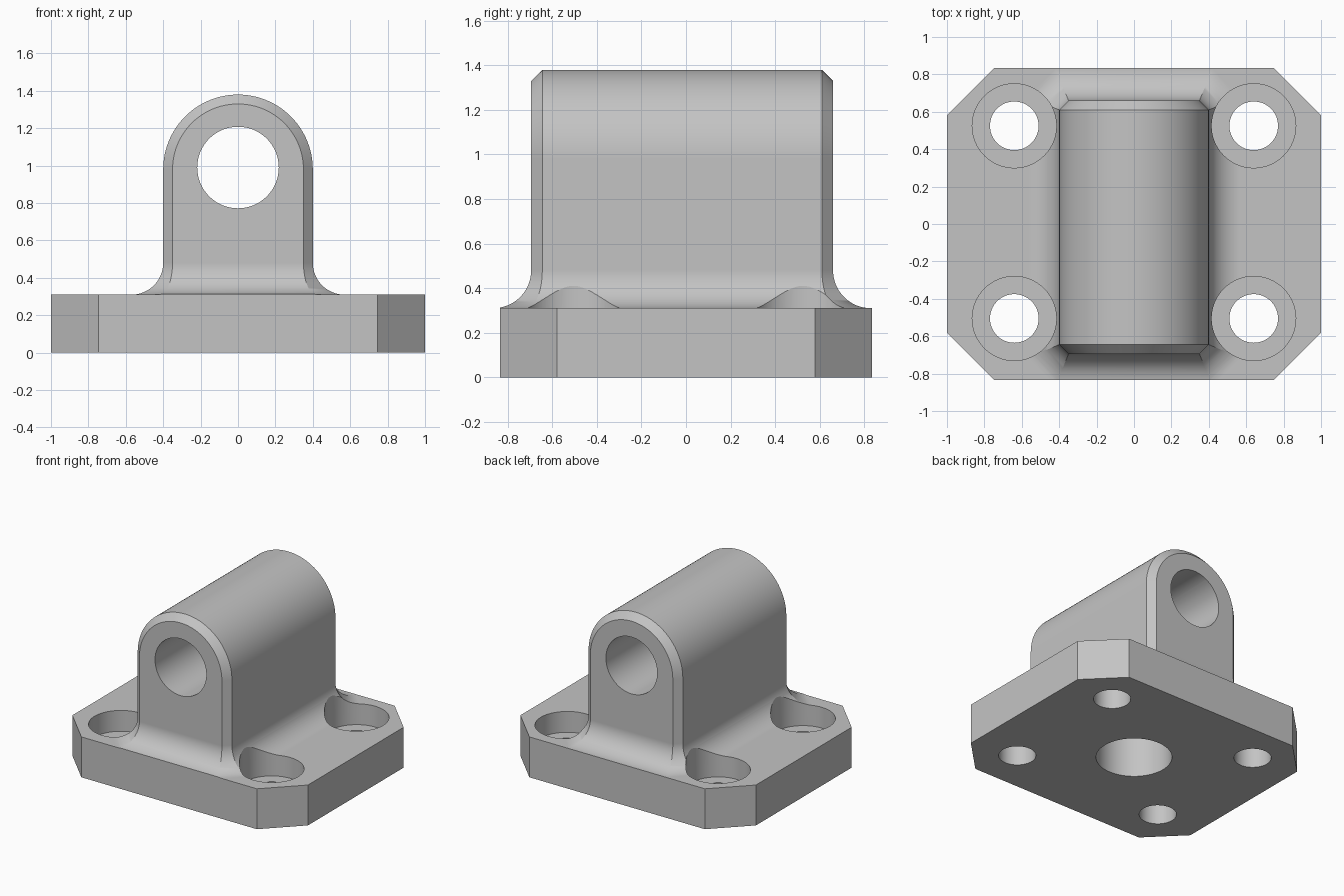
import bpy, bmesh, math

if "Cube" in bpy.data.objects:
    bpy.data.objects.remove(bpy.data.objects["Cube"])

PLATE_X, PLATE_Y, PLATE_TOP, CORNER = 1.0, 0.835, 0.31, 0.255
FRONT, BACK, HALF, BEVEL = -0.695, 0.66, 0.4, 0.05
AXIS_Z, FILLET = 0.98, 0.17
SEGMENTS = 64

metal = bpy.data.materials.new("plain grey")
metal.use_nodes = True
grey = (0.55, 0.55, 0.55, 1)
metal.diffuse_color = grey
metal.node_tree.nodes["Principled BSDF"].inputs["Base Color"].default_value = grey


def make_object(name, bm):
    bmesh.ops.recalc_face_normals(bm, faces=bm.faces)
    mesh = bpy.data.meshes.new(name)
    bm.to_mesh(mesh)
    bm.free()
    mesh.materials.append(metal)
    obj = bpy.data.objects.new(name, mesh)
    bpy.context.collection.objects.link(obj)
    return obj


def bridge(bm, a, b):
    for i in range(len(a)):
        j = (i + 1) % len(a)
        bm.faces.new((a[i], a[j], b[j], b[i]))


def prism(name, outline, bottom, top):
    bm = bmesh.new()
    low, high = [[bm.verts.new((x, y, z)) for x, y in outline] for z in (bottom, top)]
    bridge(bm, low, high)
    bm.faces.new(low)
    bm.faces.new(high)
    return make_object(name, bm)


def round_cutter(name, x, y, steps):
    """Stepped round cutter; steps are (radius, height) pairs from the bottom up."""
    bm = bmesh.new()
    rings = []
    for r, z in steps:
        angles = [2 * math.pi * i / SEGMENTS for i in range(SEGMENTS)]
        rings.append([bm.verts.new((x + r * math.cos(a), y + r * math.sin(a), z)) for a in angles])
    for a, b in zip(rings, rings[1:]):
        bridge(bm, a, b)
    bm.faces.new(rings[0])
    bm.faces.new(rings[-1])
    return make_object(name, bm)


def combine(target, other, operation):
    mod = target.modifiers.new(operation.lower(), "BOOLEAN")
    mod.object, mod.operation, mod.solver = other, operation, "EXACT"
    bpy.context.view_layer.objects.active = target
    bpy.ops.object.modifier_apply(modifier=mod.name)
    bpy.data.objects.remove(other)


# Lug: arched sections along y, chamfered at both ends
bm = bmesh.new()
start_z = PLATE_TOP + FILLET
sections = []
for y, inset in ((FRONT, BEVEL), (FRONT + BEVEL, 0), (BACK - BEVEL, 0), (BACK, BEVEL)):
    r = HALF - inset
    arc = [math.pi * i / 48 for i in range(49)]
    points = [(r, start_z)] + [(r * math.cos(a), AXIS_Z + r * math.sin(a)) for a in arc] + [(-r, start_z)]
    sections.append([bm.verts.new((x, y, z)) for x, z in points])
for a, b in zip(sections, sections[1:]):
    for i in range(len(a) - 1):
        bm.faces.new((a[i], a[i + 1], b[i + 1], b[i]))
bm.faces.new(sections[0])
bm.faces.new(sections[-1])

# Concave fillet flaring from the lug foot, with mitred corners
foot = [s[0] for s in sections] + [s[-1] for s in reversed(sections)]
feet = [v.co.copy() for v in foot]
miter = math.tan(math.pi / 8)
levels = []
for i in range(1, 17):
    a = math.pi / 2 * i / 16
    levels.append((FILLET * (1 - math.cos(a)), start_z - FILLET * math.sin(a)))
levels.append((FILLET, PLATE_TOP / 2))
previous = foot
for d, z in levels:
    ring = []
    for p in feet:
        at_end = abs(p.x) < HALF - BEVEL / 2
        dx, dy = (miter * d, d) if at_end else (d, miter * d)
        ring.append(bm.verts.new((p.x + math.copysign(dx, p.x), p.y + math.copysign(dy, p.y), z)))
    bridge(bm, previous, ring)
    previous = ring
bm.faces.new(previous)
bracket = make_object("pivot_bracket", bm)

# Base plate: oversize slab, then everything is trimmed to the chamfered outline
w, h = PLATE_X + 0.1, PLATE_Y + 0.1
slab = prism("base_slab", [(w, h), (-w, h), (-w, -h), (w, -h)], -0.1, PLATE_TOP)
combine(bracket, slab, "UNION")
w, h, c = PLATE_X, PLATE_Y, CORNER
outline = [(w, c - h), (w, h - c), (w - c, h), (c - w, h),
           (-w, h - c), (-w, c - h), (c - w, -h), (w - c, -h)]
combine(bracket, prism("plate_trim", outline, 0, 2), "INTERSECT")

# Counterbored bolt holes
for x in (-0.64, 0.64):
    for y in (-0.505, 0.525):
        steps = ((0.13, -0.2), (0.13, 0.15), (0.225, 0.15), (0.225, 0.7))
        combine(bracket, round_cutter("bolt_hole", x, y, steps), "DIFFERENCE")

# Blind hole under the plate and the pin bore through the lug
combine(bracket, round_cutter("bottom_hole", 0, 0, ((0.265, -0.2), (0.265, 0.5))), "DIFFERENCE")
bore = round_cutter("pin_bore", 0, 0, ((0.218, -1), (0.218, 1)))
bore.rotation_euler.x = math.pi / 2
bore.location.z = 0.99
bpy.context.view_layer.update()
combine(bracket, bore, "DIFFERENCE")

# Smooth round surfaces, crisp edges
bpy.ops.object.select_all(action="DESELECT")
bracket.select_set(True)
bpy.context.view_layer.objects.active = bracket
bpy.ops.object.shade_smooth_by_angle(angle=math.radians(25))
bracket.modifiers.new("flat_face_normals", "WEIGHTED_NORMAL").keep_sharp = True
